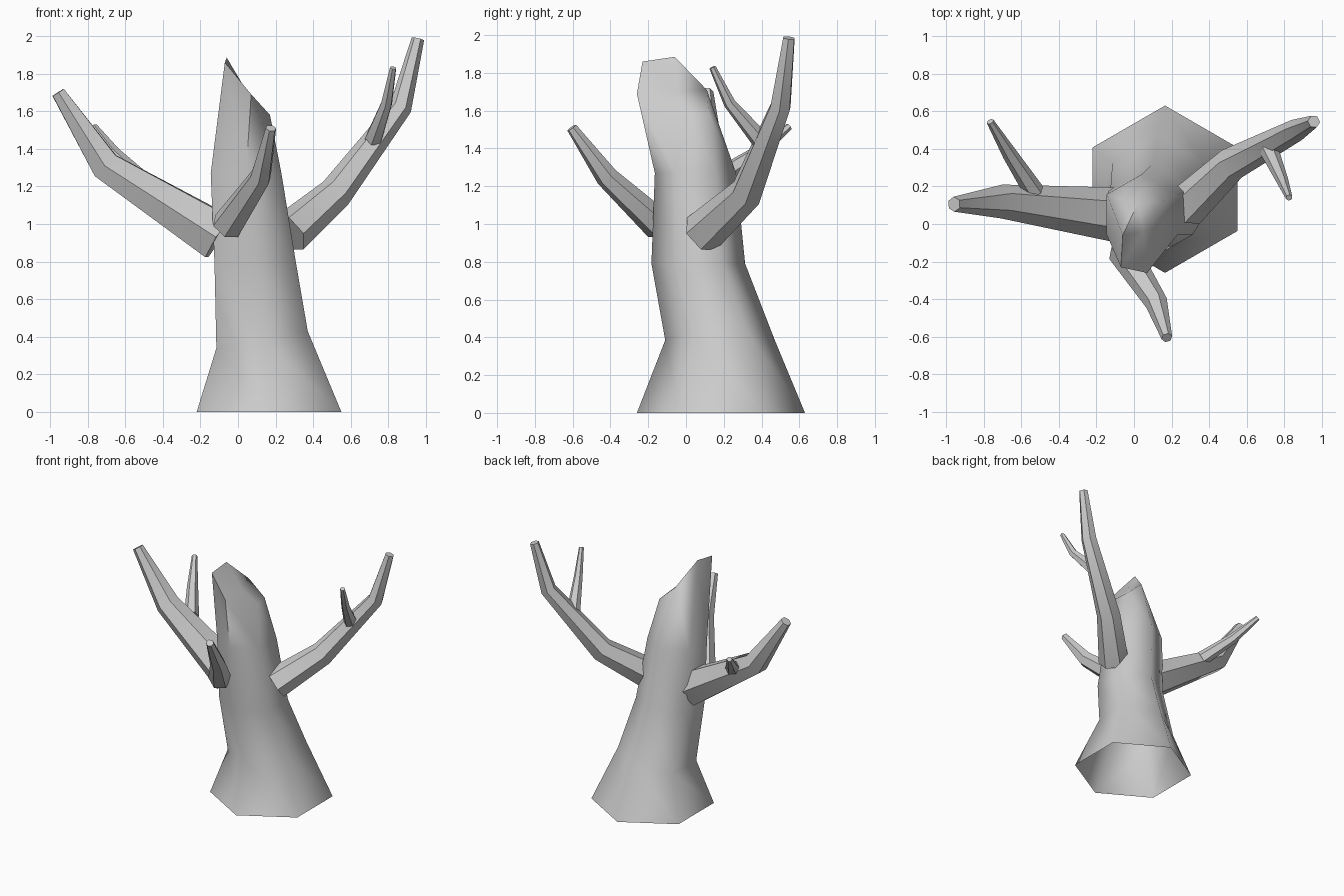
import bpy, bmesh, math
from mathutils import Vector

if "Cube" in bpy.data.objects:
    bpy.data.objects.remove(bpy.data.objects["Cube"])


def finish(name, bm, angle):
    bmesh.ops.recalc_face_normals(bm, faces=bm.faces)
    me = bpy.data.meshes.new(name)
    bm.to_mesh(me)
    bm.free()
    ob = bpy.data.objects.new(name, me)
    bpy.context.collection.objects.link(ob)
    bpy.ops.object.select_all(action='DESELECT')
    ob.select_set(True)
    bpy.context.view_layer.objects.active = ob
    bpy.ops.object.shade_smooth_by_angle(angle=math.radians(angle))
    return ob


def bridge(bm, rings):
    loops = [[bm.verts.new(p) for p in r] for r in rings]
    for a, b in zip(loops, loops[1:]):
        n = len(a)
        for i in range(n):
            j = (i + 1) % n
            bm.faces.new((a[i], a[j], b[j], b[i]))
    return loops


def hexagon(cx, cy, hw, ry, z, tilt=0):
    # corners run clockwise from the back
    pts = []
    for k in range(6):
        a = math.radians(90 - 60 * k)
        u = math.cos(a) / math.cos(math.radians(30))
        pts.append((cx + hw * u, cy + ry * math.sin(a), z + tilt * u))
    return pts


def branch(name, points, radii, sides=6):
    pts = [Vector(p) for p in points]
    rings = []
    for i, p in enumerate(pts):
        d1 = (pts[i] - pts[i - 1]).normalized() if i else Vector()
        d2 = (pts[i + 1] - pts[i]).normalized() if i < len(pts) - 1 else Vector()
        d = (d1 + d2).normalized()
        side = d.cross(Vector((0, 0, 1))).normalized()
        up = side.cross(d)
        rings.append([p + radii[i] * (side * math.cos(t) + up * math.sin(t))
                      for t in (2 * math.pi * k / sides for k in range(sides))])
    bm = bmesh.new()
    loops = bridge(bm, rings)
    bm.faces.new(loops[0])
    bm.faces.new(loops[-1])
    return finish(name, bm, 50)


# Trunk: flared hexagonal base, leaning up to a splintered slanted top
bm = bmesh.new()
broken_top = [(0.02, 0.11, 1.71), (0.15, 0.12, 1.59), (0.17, 0.01, 1.58),
              (0.07, -0.26, 1.69), (-0.07, -0.23, 1.86), (-0.06, -0.06, 1.885)]
loops = bridge(bm, [
    hexagon(0.165, 0.185, 0.385, 0.445, 0),
    hexagon(0.128, 0.18, 0.243, 0.29, 0.385, 0.045),
    hexagon(0.092, 0.065, 0.217, 0.248, 0.79),
    hexagon(0.043, 0.05, 0.188, 0.215, 1.27),
    broken_top])
tip = bm.verts.new((0.05, -0.04, 1.70))
top = loops[-1]
for i in range(6):
    bm.faces.new((top[i], top[(i + 1) % 6], tip))
finish("trunk", bm, 60)

# Main branches
branch("right_branch",
       [(0.27, 0.085, 0.95), (0.52, 0.32, 1.165), (0.865, 0.50, 1.62), (0.957, 0.545, 1.985)],
       [0.115, 0.09, 0.06, 0.034])
branch("left_branch",
       [(-0.10, 0.05, 0.93), (-0.705, 0.12, 1.31), (-0.957, 0.105, 1.70)],
       [0.145, 0.09, 0.04])
branch("front_branch",
       [(-0.06, -0.14, 0.99), (0.12, -0.42, 1.25), (0.175, -0.605, 1.51)],
       [0.085, 0.06, 0.029])

# Small twigs
branch("right_twig",
       [(0.72, 0.39, 1.45), (0.79, 0.23, 1.64), (0.825, 0.14, 1.83)],
       [0.05, 0.032, 0.018])
branch("left_twig",
       [(-0.53, 0.17, 1.24), (-0.66, 0.37, 1.37), (-0.765, 0.545, 1.515)],
       [0.055, 0.04, 0.02])
